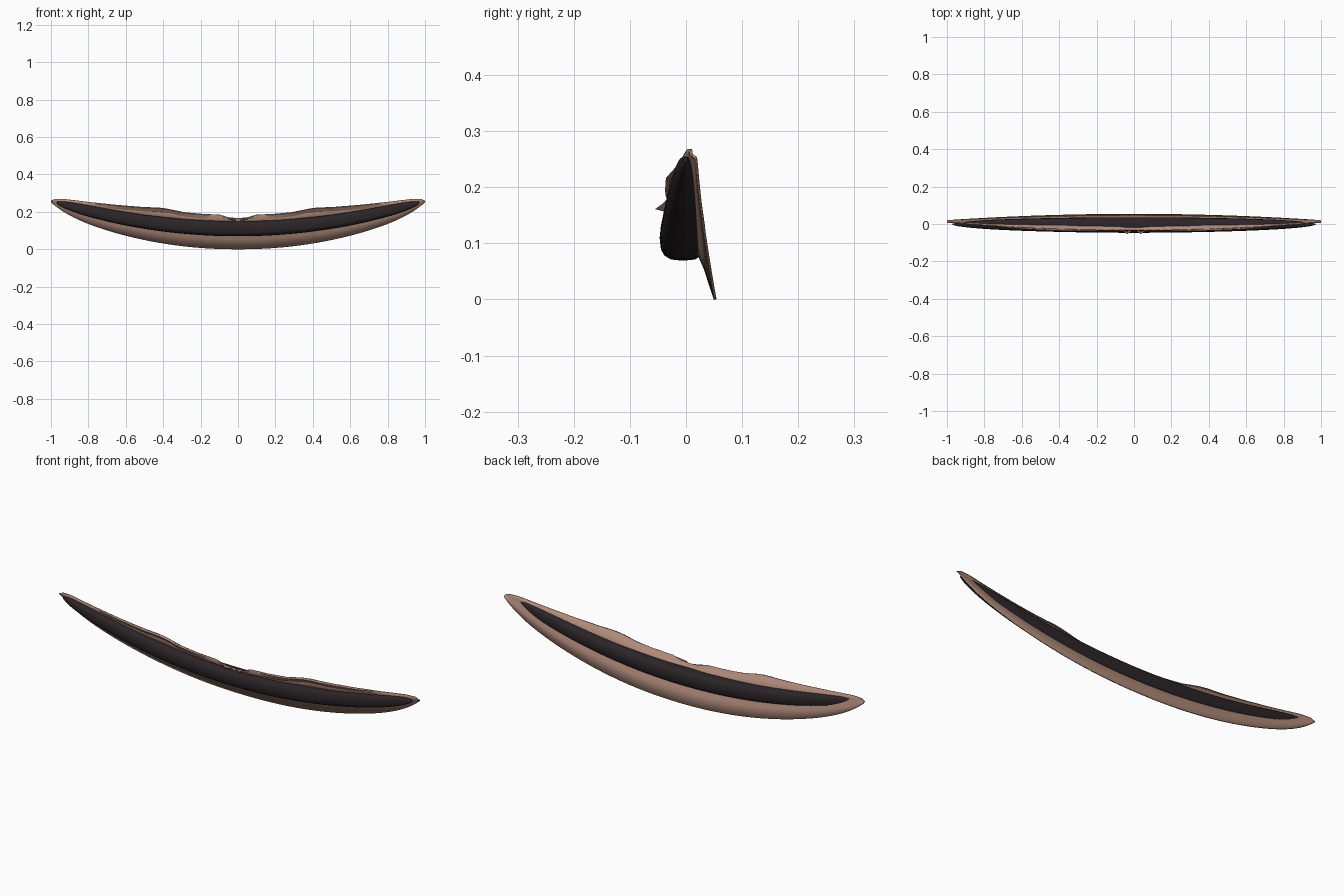
import bpy, bmesh, math

if "Cube" in bpy.data.objects:
    bpy.data.objects.remove(bpy.data.objects["Cube"])

def material(name, col):
    m = bpy.data.materials.new(name)
    m.diffuse_color = (*col, 1)
    m.use_nodes = True
    m.node_tree.nodes["Principled BSDF"].inputs["Base Color"].default_value = m.diffuse_color
    return m

TAN = material("tan", (0.42, 0.25, 0.19))
DARK = material("dark", (0.025, 0.018, 0.02))

def lerp(table, x):
    # piecewise linear lookup on (x, value) pairs
    for (a, va), (b, vb) in zip(table, table[1:]):
        if x <= b:
            return va + (vb - va) * (x - a) / (b - a)
    return table[-1][1]

def loft(name, rings, mat, closed=False):
    bm = bmesh.new()
    rows = [[bm.verts.new(p) for p in r] for r in rings]
    n = len(rows[0])
    for a, b in zip(rows, rows[1:]):
        for i in range(n if closed else n - 1):
            j = (i + 1) % n
            bm.faces.new((a[i], a[j], b[j], b[i]))
    if closed:
        bm.faces.new(rows[0])
        bm.faces.new(rows[-1])
    bmesh.ops.recalc_face_normals(bm, faces=bm.faces)
    me = bpy.data.meshes.new(name)
    bm.to_mesh(me)
    bm.free()
    ob = bpy.data.objects.new(name, me)
    bpy.context.collection.objects.link(ob)
    me.materials.append(mat)
    bpy.context.view_layer.objects.active = ob
    for o in bpy.context.selected_objects:
        o.select_set(False)
    ob.select_set(True)
    bpy.ops.object.shade_smooth_by_angle(angle=math.radians(40))
    return ob

# stations dense toward the tips
N = 64
US = [math.sin(math.pi / 2 * (2 * i / N - 1)) for i in range(N + 1)]
TOP = [(0, .165), (.04, .165), (.09, .183), (.2, .188), (.3, .198), (.36, .213),
       (.42, .222), (.5, .224), (.65, .236), (.8, .252), (.93, .268), (.98, .268), (1, .258)]

def mid(x):
    return 0.11 + 0.148 * x * x

def top(x):
    return lerp(TOP, abs(x))

def bottom(x):
    a = abs(x)
    return 0.212 * a ** 2.1 + 0.04 * a ** 12

# curved backing sheet, leaning forward at the top edge
rings = []
for x in US:
    f = 1 - x * x
    yt, ym, yb = 0.010 - 0.043 * f, 0.012 - 0.002 * f, 0.018 + 0.034 * f
    t, b = top(x), bottom(x)
    m = min(max(mid(x), b + .002), t - .002)
    rings.append([(x, yt, t), (x, (yt + ym) / 2 - .002, (t + m) / 2), (x, ym, m),
                  (x, (ym + yb) / 2 + .003 * f, (m + b) / 2), (x, yb, b)])
sheet = loft("backing_sheet", rings, TAN)
mod = sheet.modifiers.new("thickness", "SOLIDIFY")
mod.thickness = 0.005
mod.offset = 0

# dark rounded bar running through the sheet
rings = []
for u in US:
    x = 0.97 * u
    s = max(0.03, 1 - abs(u) ** 10) ** 0.5
    h = (0.041 - 0.015 * u * u) * s
    yf = -0.045 + 0.028 * u ** 2 - 0.002
    yr = 0.036 - 0.020 * u ** 2
    c, w = (yf + yr) / 2, (yr - yf) / 2 * s
    ring = []
    for k in range(16):
        a = 2 * math.pi * k / 16
        ca, sa = math.cos(a), math.sin(a)
        ring.append((x - 0.3 * x * h * sa,
                     c + w * math.copysign(abs(ca) ** .7, ca),
                     mid(x) + h * math.copysign(abs(sa) ** .7, sa)))
    rings.append(ring)
loft("dark_bar", rings, DARK, True)

# thin folds along the front of the upper edge, and centre creases
for s, side in ((-1, "left"), (1, "right")):
    rings = []
    for i in range(17):
        t = i / 16
        x = 0.08 + 0.75 * t
        y = 0.010 - 0.043 * (1 - x * x)
        d = 0.010 * math.sin(math.pi * t)
        z = top(x)
        rings.append([(s * x, y, z), (s * x, y - d, z - .004), (s * x, y + .003, z - .022)])
    loft("edge_fold_" + side, rings, TAN)
    loft("centre_crease_" + side, [
        [(s * .01, -.032, .165), (s * .01, -.028, .150)],
        [(s * .035, -.055, .161), (s * .035, -.040, .157)],
        [(s * .055, -.040, .172), (s * .055, -.036, .160)],
        [(s * .09, -.033, .180), (s * .09, -.028, .160)]], TAN)
